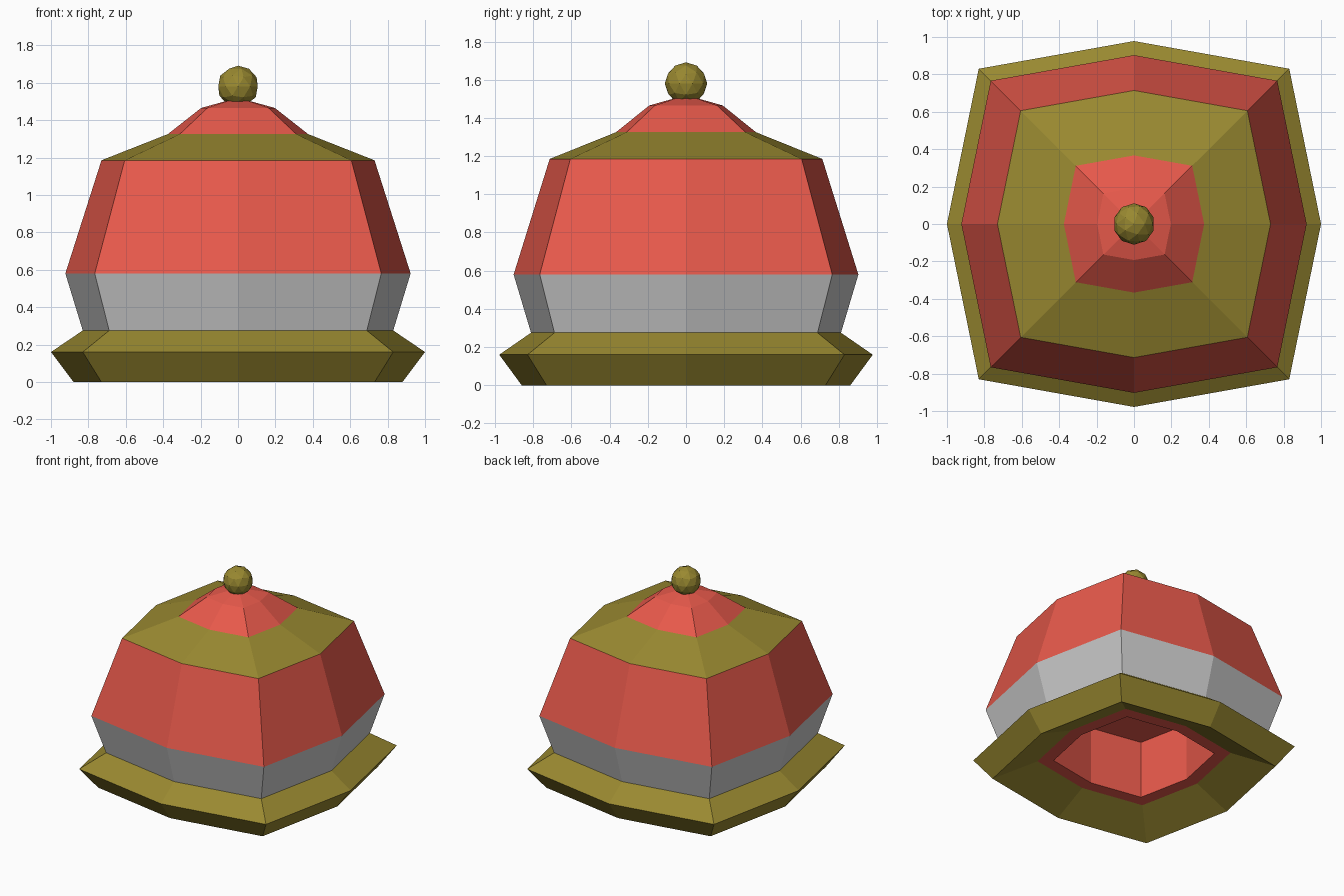
import bpy

if "Cube" in bpy.data.objects:
    bpy.data.objects.remove(bpy.data.objects["Cube"])

# Octagonal outline with pushed-out corners, scaled for every ring
OUTLINE = [(1, 0), (.83, .83), (0, .978), (-.83, .83),
           (-1, 0), (-.83, -.83), (0, -.978), (.83, -.83)]


def material(name, color):
    m = bpy.data.materials.new(name)
    m.diffuse_color = (*color, 1)
    m.use_nodes = True
    m.node_tree.nodes["Principled BSDF"].inputs["Base Color"].default_value = m.diffuse_color
    return m


red = material("red", (.80, .10, .07))
olive = material("olive", (.32, .25, .03))


def band(name, profile, mat=None, cap_start=False, cap_end=False):
    """Loft the outline through (radius, height) rings."""
    n = len(OUTLINE)
    verts = [(x * r, y * r, z) for r, z in profile for x, y in OUTLINE]
    faces = [(k * n + i, k * n + (i + 1) % n, (k + 1) * n + (i + 1) % n, (k + 1) * n + i)
             for k in range(len(profile) - 1) for i in range(n)]
    if cap_start:
        faces.append(tuple(reversed(range(n))))
    if cap_end:
        faces.append(tuple(range(len(verts) - n, len(verts))))
    mesh = bpy.data.meshes.new(name)
    mesh.from_pydata(verts, [], faces)
    obj = bpy.data.objects.new(name, mesh)
    bpy.context.collection.objects.link(obj)
    if mat:
        mesh.materials.append(mat)
    return obj


# Recess under the bell, with its flat rim
band("inner_recess", [(.5, .59), (.5, .13), (.6, .13)], red, cap_start=True)
# Flared foot, sloping inward underneath
band("foot_rim", [(.6, .13), (.88, 0), (1, .16), (.83, .275)], olive)
# Body bands from bottom to top
band("lower_band", [(.83, .275), (.923, .58)])
band("body", [(.923, .58), (.73, 1.185)], red)
band("shoulder", [(.73, 1.185), (.375, 1.325)], olive)
band("crown", [(.375, 1.325), (.197, 1.465), (.06, 1.503)], red, cap_end=True)

# Round knob
bpy.ops.mesh.primitive_ico_sphere_add(subdivisions=2, radius=.111, location=(0, 0, 1.58))
knob = bpy.context.object
knob.name = "knob"
knob.data.materials.append(olive)
